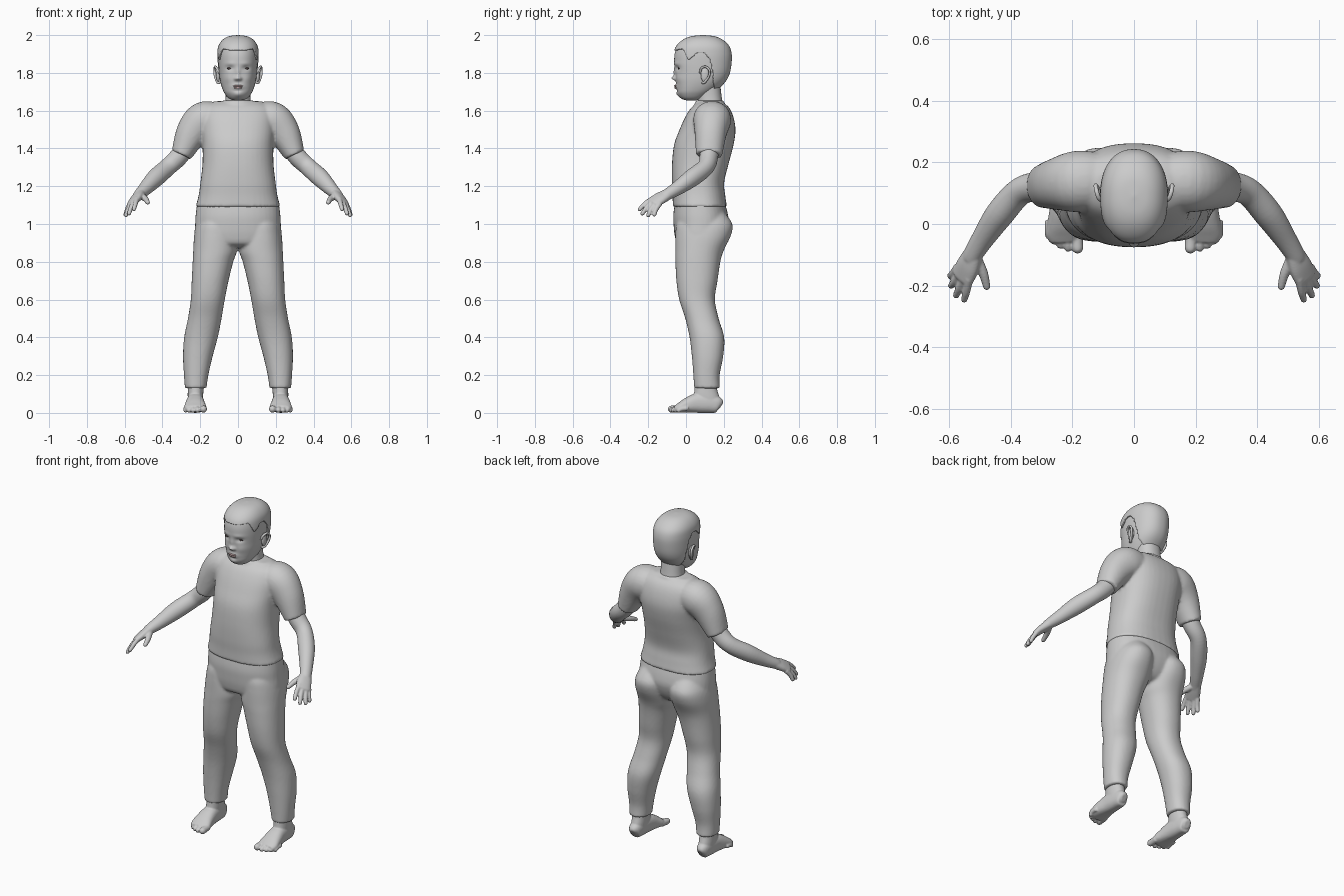
import bpy, bmesh, math
from mathutils import Vector as V


def spline(rows, k=6):
    """Smooth (Catmull-Rom) resampling of a list of tuples."""
    p, out = [rows[0]] + list(rows) + [rows[-1]], []
    for i in range(len(rows) - 1):
        for s in range(k):
            t = s / k
            out.append(tuple(.5 * (2*b + (c-a)*t + (2*a-5*b+4*c-d)*t*t + (3*b-a-3*c+d)*t**3)
                             for a, b, c, d in zip(*p[i:i+4])))
    return out + [rows[-1]]


def ring(c, u, v, n=2.0, seg=40):
    """Superellipse loop around c with half axes u and v."""
    pts = []
    for i in range(seg):
        a = 2 * math.pi * i / seg
        ca, sa = math.cos(a), math.sin(a)
        pts.append(c + u * math.copysign(abs(ca)**(2/n), ca) + v * math.copysign(abs(sa)**(2/n), sa))
    return pts


def stack(rows, n=2.2, k=6, seg=40):
    """Horizontal sections: z, x min, x max, y front, y back."""
    return [ring(V(((a+b)/2, (f+g)/2, z)), V(((b-a)/2, 0, 0)), V((0, (g-f)/2, 0)), n, seg)
            for z, a, b, f, g in spline(rows, k)]


def tube(rows, side, n=2.0, tip=False, seg=28):
    """Sections along a path: x, y, z, half width along side, half thickness."""
    rows, out = spline(rows), []
    for i, r in enumerate(rows):
        d = (V(rows[min(i+1, len(rows)-1)][:3]) - V(rows[max(i-1, 0)][:3])).normalized()
        v = d.cross(V(side)).normalized()
        u = v.cross(d)
        out.append(ring(V(r[:3]), u * r[3], v * r[4], n, seg))
    if tip:
        for s in (.4, .7, .9, .99):
            q = math.sqrt(1 - s*s)
            out.append(ring(V(r[:3]) + d * r[4] * s, u * r[3] * q, v * r[4] * q, n, seg))
    return out


def ball(c, r):
    angles = [math.pi * (i + .1) / 16.2 for i in range(17)]
    return [ring(V(c) + V((0, 0, -r[2] * math.cos(a))), V((r[0] * math.sin(a), 0, 0)),
                 V((0, r[1] * math.sin(a), 0)), 2, 28) for a in angles]


def both(parts):
    return parts + [[[V((-p.x, p.y, p.z)) for p in r] for r in part] for part in parts]


def build(name, parts, voxel=0, smooth=4, color=None, edit=None):
    bm = bmesh.new()
    for rings in parts:
        loops = [[bm.verts.new(p) for p in r] for r in rings]
        for a, b in zip(loops, loops[1:]):
            for i in range(len(a)):
                j = (i + 1) % len(a)
                bm.faces.new((a[i], a[j], b[j], b[i]))
        bm.faces.new(loops[0])
        bm.faces.new(loops[-1])
    bmesh.ops.recalc_face_normals(bm, faces=bm.faces[:])
    if edit:
        edit(bm)
    for f in bm.faces:
        f.smooth = True
    me = bpy.data.meshes.new(name)
    bm.to_mesh(me)
    bm.free()
    ob = bpy.data.objects.new(name, me)
    bpy.context.collection.objects.link(ob)
    if voxel:
        m = ob.modifiers.new("blend", 'REMESH')
        m.mode, m.voxel_size, m.use_smooth_shade = 'VOXEL', voxel, True
        m = ob.modifiers.new("soften", 'SMOOTH')
        m.factor, m.iterations = .5, smooth
    if color:
        mat = bpy.data.materials.new(name)
        mat.diffuse_color = color
        me.materials.append(mat)
    return ob


def sym(rows):
    return [(z, -x, x, f, b) for z, x, f, b in rows]


# Shirt: torso, collar and short sleeves blended together
torso = stack(sym([(1.09, .225, -.07, .217), (1.15, .209, -.071, .208), (1.22, .199, -.075, .202),
                   (1.32, .188, -.074, .226), (1.42, .188, -.063, .252), (1.50, .195, -.034, .262),
                   (1.57, .195, -.002, .25), (1.62, .175, .032, .225), (1.65, .12, .075, .185)]), 2.4)
collar = stack(sym([(1.58, .09, .03, .21), (1.62, .085, .04, .207), (1.655, .076, .052, .2)]))
sleeve = tube([(.1, .14, 1.55, .09, .085), (.18, .138, 1.549, .1, .099), (.245, .13, 1.48, .085, .085),
               (.3, .122, 1.365, .069, .055)], (0, 1, 0), 2.1)
build("shirt", [torso, collar] + both([sleeve]), .008, 5)

# Trousers: hips and two legs blended together
hips = stack(sym([(1.115, .216, -.058, .205), (1.05, .224, -.067, .222), (1.0, .227, -.066, .225),
                  (.94, .23, -.06, .205), (.895, .215, -.045, .17), (.875, .13, 0, .12)]), 2.3)
leg = stack([(1.06, .03, .19, -.02, .205), (1.0, .01, .22, -.05, .245), (.94, .004, .232, -.056, .238),
             (.86, .005, .237, -.057, .2), (.8, .025, .24, -.056, .182), (.7, .05, .245, -.051, .167),
             (.6, .07, .25, -.036, .153), (.5, .087, .265, -.004, .173), (.4, .107, .285, .019, .202),
             (.3, .134, .291, .031, .197), (.2, .157, .286, .039, .178), (.13, .167, .281, .043, .18)])
build("trousers", [hips] + both([leg]), .008, 4)

# Arms with palm, four fingers and thumb
across = (.045, .045, -.025)
arm = tube([(.23, .13, 1.48, .05, .05), (.307, .122, 1.365, .049, .05), (.37, .105, 1.303, .045, .047),
            (.435, .033, 1.245, .046, .048), (.49, -.047, 1.188, .037, .037),
            (.522, -.098, 1.157, .032, .029), (.53, -.115, 1.147, .03, .026)], across)
palm = tube([(.515, -.085, 1.163, .03, .026), (.538, -.135, 1.137, .041, .023),
             (.556, -.172, 1.115, .042, .017)], across, 2.3, True)
fingers = [((.535, -.175, 1.136), (.543, -.217, 1.107), (.551, -.245, 1.078)),
           ((.549, -.17, 1.122), (.566, -.207, 1.088), (.577, -.231, 1.055)),
           ((.563, -.157, 1.112), (.582, -.186, 1.075), (.593, -.2, 1.046)),
           ((.572, -.14, 1.107), (.587, -.16, 1.075), (.596, -.168, 1.05))]
digits = [tube([(*a, .014, .014), (*b, .0125, .0125), (*c, .011, .011)], across, 2, True, 18)
          for a, b, c in fingers]
thumb = tube([(.51, -.115, 1.148, .018, .018), (.489, -.16, 1.132, .0155, .0155),
              (.478, -.203, 1.114, .012, .012)], (0, 0, 1), 2, True, 18)
build("arms", both([arm, palm, thumb] + digits), .0045, 3)

# Bare feet with five toes
foot = tube([(.225, .184, .035, .015, .02), (.226, .17, .042, .033, .042), (.226, .12, .052, .041, .052),
             (.226, .06, .052, .046, .052), (.227, .01, .041, .053, .041), (.226, -.03, .028, .059, .028),
             (.224, -.055, .02, .05, .019)], (1, 0, 0), 2.4)
ankle = stack([(.03, .19, .263, .08, .18), (.08, .185, .266, .045, .177),
               (.125, .183, .266, .045, .165), (.18, .18, .266, .05, .16)])
toes = [tube([(x, y + .05, .024, r, r), (x, y + .015, .021, r, r), (x - .001, y, r + .001, r, r)],
             (1, 0, 0), 2, True, 18)
        for x, y, r in ((.184, -.077, .019), (.215, -.077, .0135), (.239, -.068, .013),
                        (.26, -.055, .0125), (.278, -.038, .0115))]
build("feet", both([foot, ankle] + toes), .0045, 3)

# Neck
build("neck", [stack(sym([(1.57, .085, .04, .2), (1.63, .07, .06, .195), (1.68, .065, .062, .188),
                          (1.75, .066, .06, .18)]))])

# Head with nose, sockets, cheeks, lips and chin pushed out of the front
skull = stack(sym([(1.653, .012, .01, .05), (1.663, .046, -.022, .085), (1.69, .07, -.044, .13),
                   (1.72, .084, -.05, .168), (1.76, .095, -.053, .205), (1.8, .1, -.056, .225),
                   (1.85, .103, -.062, .234), (1.9, .103, -.06, .235), (1.94, .097, -.045, .222),
                   (1.97, .077, -.012, .19), (1.987, .047, .03, .15), (1.993, .004, .086, .094)]),
              2.25, 8, 112)
bumps = [(0, 1.772, .014, .012, .02), (0, 1.8, .01, .025, .009), (.013, 1.768, .008, .008, .008),
         (.043, 1.825, .02, .012, -.01), (.055, 1.77, .025, .025, .005), (0, 1.727, .028, .013, .007),
         (0, 1.684, .022, .014, .007), (.04, 1.85, .03, .01, .003), (0, 1.706, .02, .006, -.003)]


def sculpt(bm):
    for v in bm.verts:
        if v.co.y < .05:
            x, z = v.co.x, v.co.z
            for bx, bz, sx, sz, amp in bumps:
                v.co.y -= amp * math.exp(-((abs(x) - bx) / sx)**2 - ((z - bz) / sz)**2)


build("head", [skull], edit=sculpt)

# Hair shell: the skull trimmed along a hairline of (y, lowest z)
hairline = [(-.2, 1.915), (-.05, 1.917), (-.015, 1.925), (.01, 1.87), (.03, 1.875), (.06, 1.905),
            (.095, 1.905), (.125, 1.87), (.14, 1.8), (.145, 1.69), (.4, 1.69)]


def trim(bm):
    bald = []
    for f in bm.faces:
        c = f.calc_center_median()
        for (y0, z0), (y1, z1) in zip(hairline, hairline[1:]):
            if y0 <= c.y < y1 and c.z < z0 + (z1 - z0) * (c.y - y0) / (y1 - y0):
                bald.append(f)
    bmesh.ops.delete(bm, geom=bald, context='FACES')
    edge = [v for v in bm.verts if v.is_boundary]
    for _ in range(3):
        bmesh.ops.smooth_vert(bm, verts=edge, factor=.4, use_axis_x=True, use_axis_y=True, use_axis_z=True)


hair = build("hair", [skull], edit=trim)
shell = hair.modifiers.new("thickness", 'SOLIDIFY')
shell.thickness, shell.offset = .007, 1

# Ears: flat bowl with a curled rim and lobe
rim = tube([(.1, .075, 1.8, .007, .006), (.113, .082, 1.825, .007, .006), (.121, .105, 1.832, .007, .006),
            (.124, .125, 1.812, .007, .006), (.12, .12, 1.78, .007, .006), (.108, .1, 1.752, .008, .007),
            (.1, .09, 1.747, .008, .007)], (1, 0, 0), 2, True, 14)
build("ears", both([ball((.105, .1, 1.79), (.011, .022, .04)), rim]))

# Eyes and lips
build("eyes", both([ball((.043, -.037, 1.824), (.015, .006, .006))]), color=(.08, .06, .06, 1))
build("lips", [ball((0, -.055, 1.731), (.026, .008, .005)), ball((0, -.054, 1.722), (.022, .008, .006))],
      color=(.5, .36, .36, 1))
